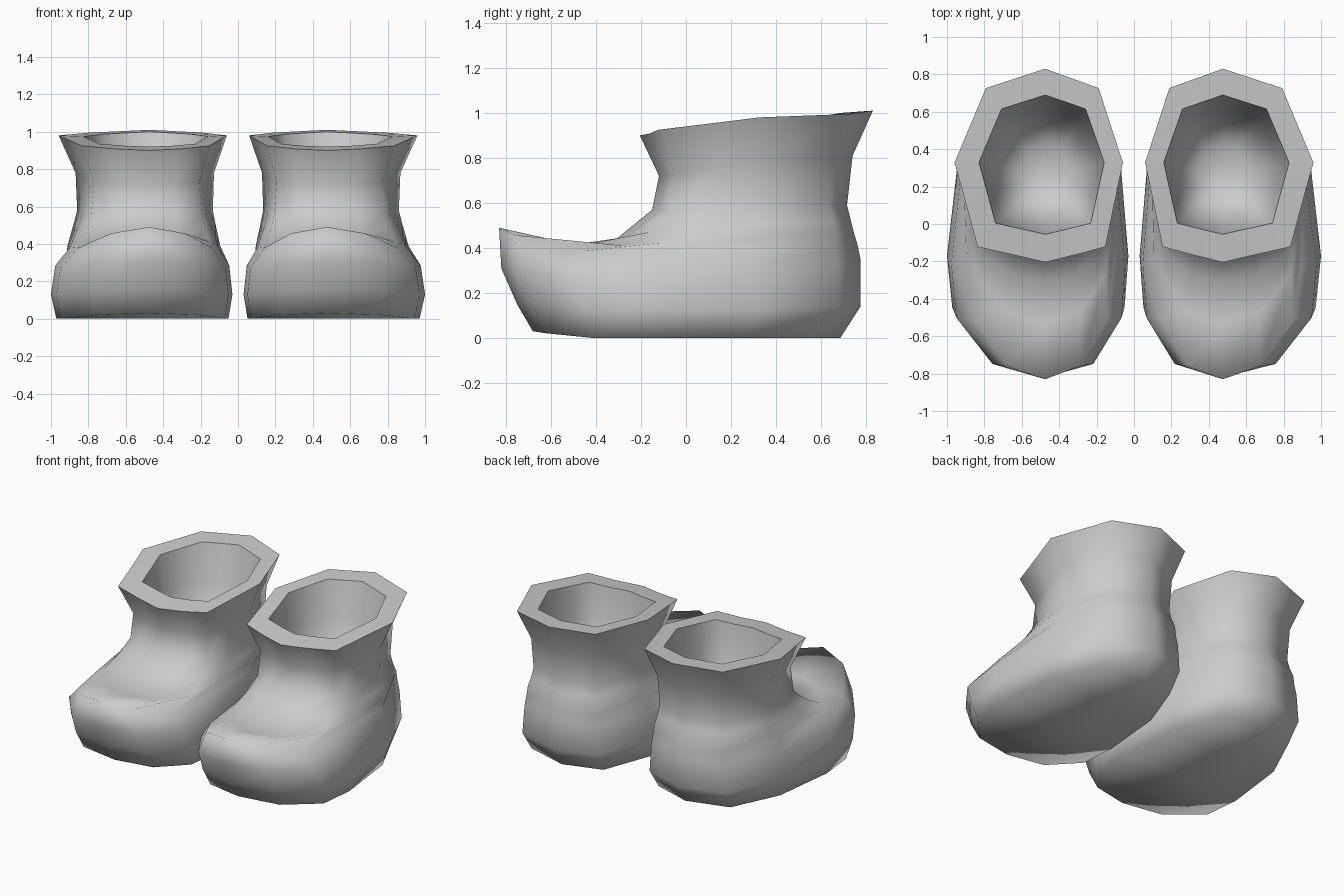
import bpy

cube = bpy.data.objects.get("Cube")
if cube:
    bpy.data.objects.remove(cube, do_unlink=True)

grey = bpy.data.materials.new("plain grey")
grey.use_nodes = True
colour = (0.6, 0.6, 0.6, 1)
grey.diffuse_color = colour
grey.node_tree.nodes["Principled BSDF"].inputs["Base Color"].default_value = colour

# Half outlines from front to back: (share of half width, share of length)
FOOT = [(0, 0), (.58, .045), (.95, .2), (1, .38), (.9, .7), (.6, .94), (0, 1)]
CUFF = [(0, 0), (.38, .04), (.76, .08), (.88, .3), (1, .515), (.67, .9), (0, 1)]

# Rings: front y, back y, half width, foot-to-cuff blend across and along,
# heights from front to back
OUTER = [
    (-.68, .685, .46, 0, 0, .03, 0, 0, 0),             # sole
    (-.75, .775, .485, 0, 0, .15, .13, .13, .14),      # widest part
    (-.82, .775, .465, 0, 0, .31, .27, .3, .35),
    (-.83, .76, .425, .6, 0, .49, .38, .39, .42),      # raised toe
    (-.53, .745, .41, .6, 0, .41, .41, .45, .47),      # instep
    (-.31, .73, .39, .7, .5, .44, .47, .51, .53),
    (-.15, .715, .37, .8, .8, .57, .56, .58, .59),     # ankle
    (-.12, .74, .37, 1, 1, .72, .73, .78, .81),
    (-.205, .83, .45, 1, 1, .9, .925, .98, 1.01),      # cuff edge
]
INNER = [
    (-.055, .69, .335, 1, 1, .92, .935, .975, 1),      # opening
    (-.03, .63, .3, 1, 1, .72, .72, .74, .76),
    (.04, .55, .24, 1, 1, .5, .5, .5, .5),
    (.14, .43, .13, 1, 1, .4, .4, .4, .4),             # inner floor
]


def ring(front, back, width, across, along, z_toe, z_ball, z_side, z_heel):
    heights = [z_toe, .7 * z_toe + .3 * z_ball, z_ball, (z_ball + z_side) / 2,
               z_side, (z_side + z_heel) / 2, z_heel]
    half = []
    for (fx, fy), (cx, cy), z in zip(FOOT, CUFF, heights):
        x = width * (fx + (cx - fx) * across)
        y = front + (back - front) * (fy + (cy - fy) * along)
        half.append((x, y, z))
    return half + [(-x, y, z) for x, y, z in half[-2:0:-1]]


def make_boot(name, side):
    rings = [ring(*row) for row in OUTER + INNER]
    n = len(rings[0])
    # The wide parts lean a little outward
    verts = [(side * (.475 + x + .17 * x * x), y, z) for r in rings for x, y, z in r]
    # Sole in strips from toe to heel
    faces = [tuple(sorted({i, i + 1, n - i - 1, (n - i) % n}, reverse=True))
             for i in range(n // 2)]
    # Walls, rim and lining
    for k in range(len(rings) - 1):
        for i in range(n):
            j = (i + 1) % n
            faces.append((k * n + i, k * n + j, k * n + n + j, k * n + n + i))
    last = (len(rings) - 1) * n
    faces.append(tuple(range(last, last + n)))
    if side < 0:
        faces = [f[::-1] for f in faces]
    mesh = bpy.data.meshes.new(name)
    mesh.from_pydata(verts, [], faces)
    mesh.materials.append(grey)
    mesh.shade_smooth()
    # Crisp edges on both sides of the rim
    rim = len(OUTER) - 1
    for edge in mesh.edges:
        a, b = (v // n for v in edge.vertices)
        if a == b and a in (rim, rim + 1):
            edge.use_edge_sharp = True
    boot = bpy.data.objects.new(name, mesh)
    bpy.context.collection.objects.link(boot)


make_boot("left_boot", 1)
make_boot("right_boot", -1)
